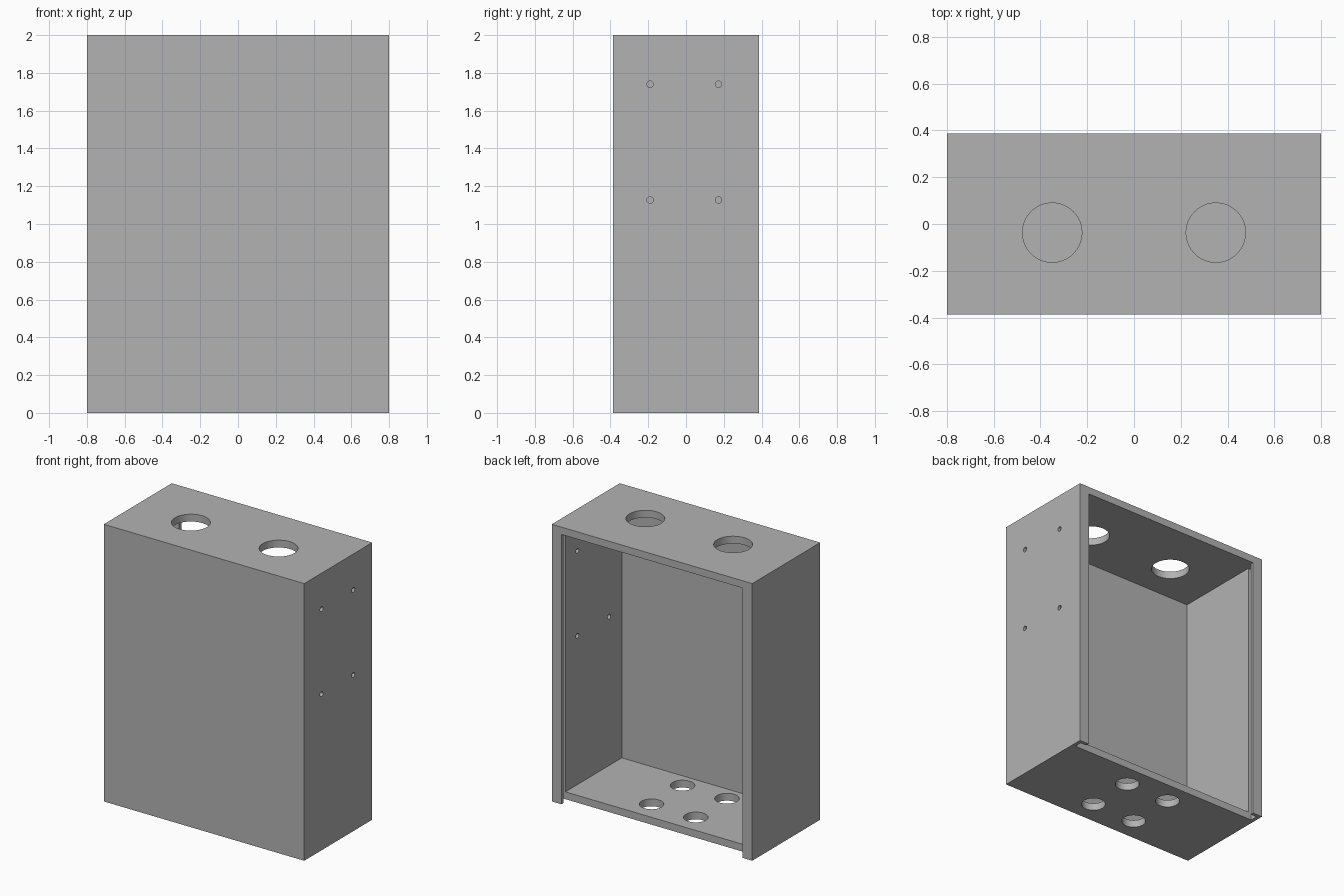
import bpy
import math

cube = bpy.data.objects.get("Cube")
if cube:
    bpy.data.objects.remove(cube, do_unlink=True)

# Overall size and wall thickness
W, D, H = 1.6, 0.775, 2.0
WALL = 0.053
X, Y = W / 2, D / 2
CEILING = H - WALL

grey = bpy.data.materials.new("plain_grey")
grey.use_nodes = True
colour = (0.45, 0.45, 0.45, 1)
grey.diffuse_color = colour
grey.node_tree.nodes["Principled BSDF"].inputs["Base Color"].default_value = colour


def box(name, lo, hi):
    """Box between two opposite corners."""
    centre = [(a + b) / 2 for a, b in zip(lo, hi)]
    bpy.ops.mesh.primitive_cube_add(size=1, location=centre)
    ob = bpy.context.object
    ob.name = name
    ob.scale = [b - a for a, b in zip(lo, hi)]
    bpy.ops.object.transform_apply(location=True, rotation=False, scale=True)
    ob.data.materials.append(grey)
    return ob


def drill(name, centre, radius, axis="Z"):
    """Round cutter passing through one wall."""
    turn = (0, math.pi / 2, 0) if axis == "X" else (0, 0, 0)
    bpy.ops.mesh.primitive_cylinder_add(
        vertices=64, radius=radius, depth=0.2, location=centre, rotation=turn)
    ob = bpy.context.object
    ob.name = name
    ob.data.materials.append(grey)
    return ob


def cut(body, cutter):
    """Subtract the cutter and discard it."""
    mod = body.modifiers.new("cut", "BOOLEAN")
    mod.operation = "DIFFERENCE"
    mod.solver = "EXACT"
    mod.object = cutter
    bpy.context.view_layer.objects.active = body
    bpy.ops.object.modifier_apply(modifier=mod.name)
    bpy.data.objects.remove(cutter, do_unlink=True)


body = box("enclosure_body", (-X, -Y, 0), (X, Y, H))

# Hollow interior
inner = X - WALL
cut(body, box("cavity", (-inner, WALL - Y, WALL), (inner, Y - 0.05, CEILING)))

# Groove for a sliding back panel, open at the bottom
groove = X - 0.027
cut(body, box("panel_groove", (-groove, Y - 0.08, -0.1), (groove, Y - 0.025, CEILING)))

# Opening between the two retaining lips
lip = X - 0.077
cut(body, box("back_opening", (-lip, Y - 0.04, -0.1), (lip, Y + 0.1, CEILING)))

# Two large holes in the top, four smaller ones in the floor
MID_Y = -0.037
for side in (-1, 1):
    cut(body, drill("top_hole", (side * 0.35, MID_Y, H), 0.127))
    for row in (-1, 1):
        cut(body, drill("floor_hole", (side * 0.177, MID_Y + row * 0.177, 0), 0.08))

# Screw holes in the left wall
for y in (-0.19, 0.172):
    for z in (1.127, 1.74):
        cut(body, drill("screw_hole", (X, y, z), 0.017, "X"))

# Smooth hole walls, crisp box edges
bpy.ops.object.select_all(action="DESELECT")
body.select_set(True)
bpy.context.view_layer.objects.active = body
bpy.ops.object.shade_smooth_by_angle(angle=math.radians(30))
